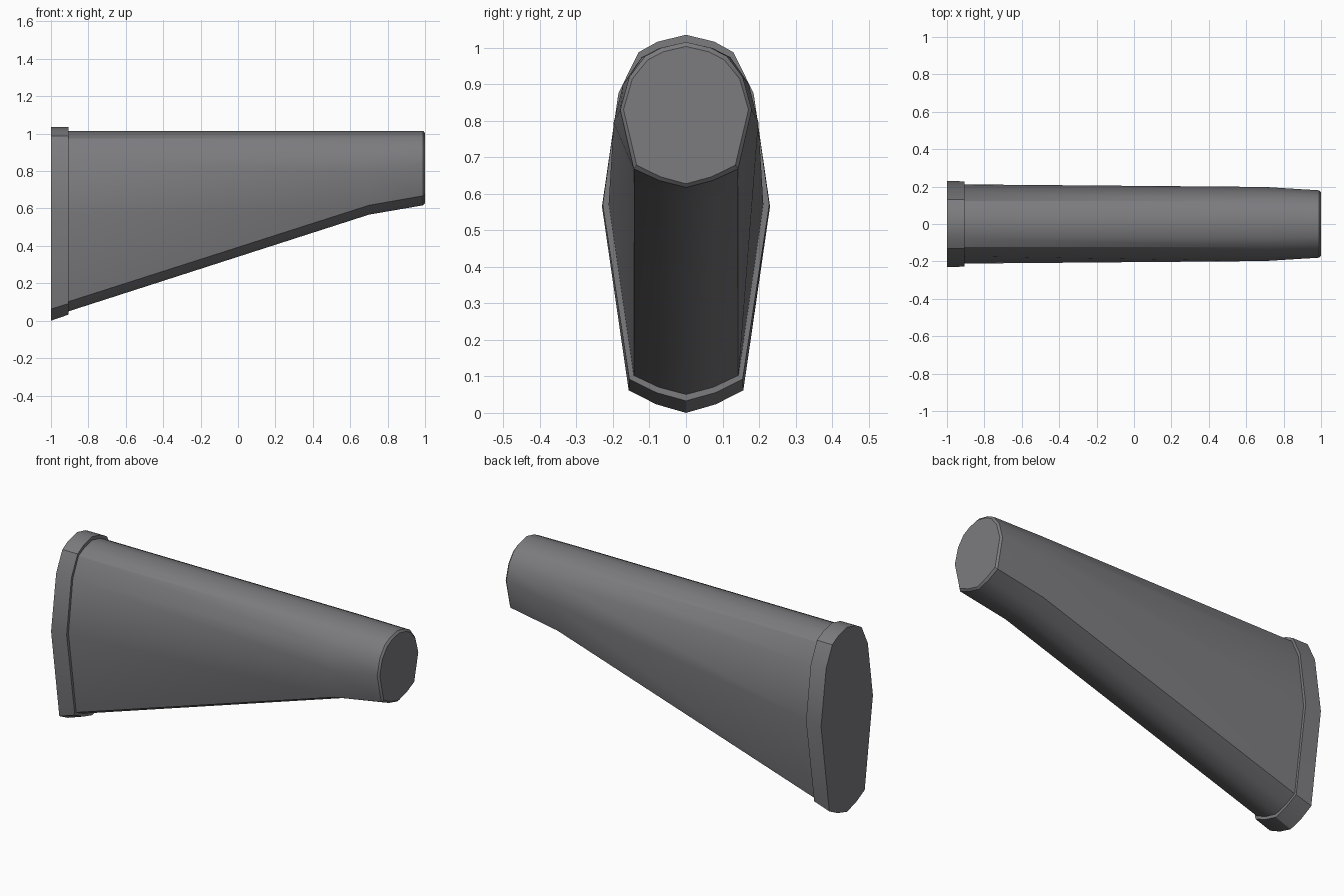
import bpy
import bmesh
import math

cube = bpy.data.objects.get("Cube")
if cube:
    bpy.data.objects.remove(cube, do_unlink=True)

grey = bpy.data.materials.new("dark_grey")
grey.use_nodes = True
colour = (0.2, 0.197, 0.21, 1)
grey.diffuse_color = colour
grey.node_tree.nodes["Principled BSDF"].inputs["Base Color"].default_value = colour


def loft(name, sections):
    """Skin half profiles (y, z), mirrored across y = 0, along x and cap the ends."""
    bm = bmesh.new()
    rings = []
    for x, half in sections:
        loop = half + [(-y, z) for y, z in reversed(half[1:-1])]
        rings.append([bm.verts.new((x, y, z)) for y, z in loop])
    n = len(rings[0])
    for a, b in zip(rings, rings[1:]):
        for i in range(n):
            j = (i + 1) % n
            bm.faces.new((a[i], a[j], b[j], b[i]))
    bm.faces.new(rings[0])
    bm.faces.new(rings[-1])
    bmesh.ops.recalc_face_normals(bm, faces=bm.faces)
    mesh = bpy.data.meshes.new(name)
    bm.to_mesh(mesh)
    bm.free()
    mesh.materials.append(grey)
    obj = bpy.data.objects.new(name, mesh)
    bpy.context.collection.objects.link(obj)
    bpy.ops.object.select_all(action="DESELECT")
    obj.select_set(True)
    bpy.context.view_layer.objects.active = obj
    bpy.ops.object.shade_smooth_by_angle(angle=math.radians(30))
    return obj


def section(bottom, corner, side, shoulder, crown, top):
    """Half outline from the keel up to the ridge."""
    keel = (corner[0] * 0.52, bottom + (corner[1] - bottom) * 0.38)
    ridge = (crown[0] * 0.6, crown[1] + (top - crown[1]) * 0.6)
    return [(0, bottom), keel, corner, side, shoulder, crown, ridge, (0, top)]


# Wide flange at the root
loft("root_flange", [
    (-1.0, section(0.0, (0.157, 0.062), (0.23, 0.565), (0.185, 0.875), (0.13, 0.987), 1.035)),
    (-0.905, section(0.033, (0.155, 0.092), (0.228, 0.57), (0.185, 0.875), (0.13, 0.987), 1.035)),
])

# Tapering body with a kinked underside and a bevelled tip
loft("tapered_body", [
    (-0.95, section(0.036, (0.143, 0.088), (0.212, 0.565), (0.172, 0.865), (0.122, 0.973), 1.015)),
    (0.7, section(0.567, (0.142, 0.617), (0.198, 0.795), (0.172, 0.9), (0.122, 0.973), 1.015)),
    (0.99, section(0.617, (0.143, 0.668), (0.18, 0.83), (0.155, 0.92), (0.112, 0.976), 1.015)),
    (1.0, section(0.627, (0.135, 0.678), (0.171, 0.83), (0.147, 0.914), (0.105, 0.966), 1.003)),
])
